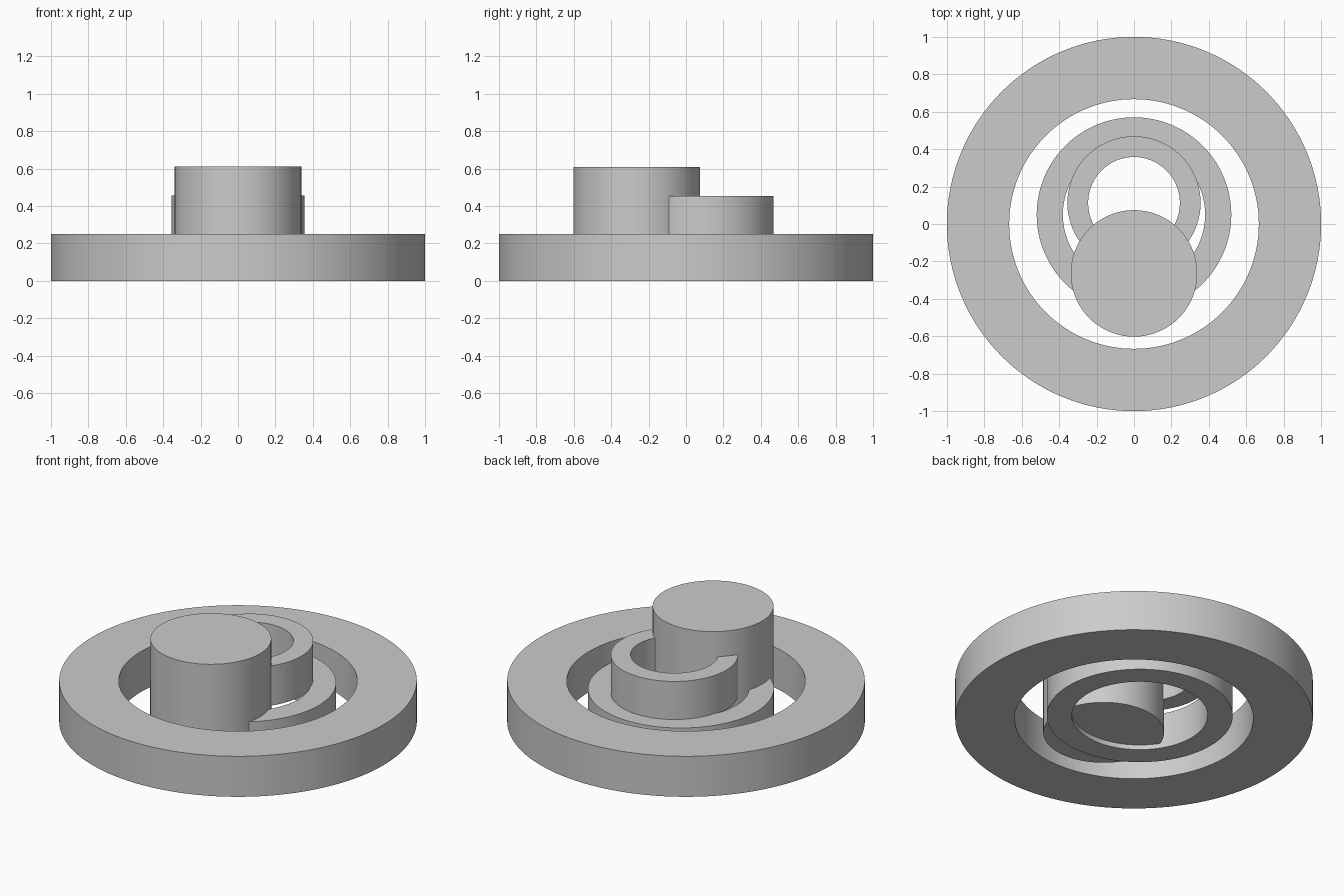
import bpy, bmesh, math

if "Cube" in bpy.data.objects:
    bpy.data.objects.remove(bpy.data.objects["Cube"])

SIDES = 128


def finish(name, bm):
    bmesh.ops.recalc_face_normals(bm, faces=bm.faces)
    mesh = bpy.data.meshes.new(name)
    bm.to_mesh(mesh)
    bm.free()
    obj = bpy.data.objects.new(name, mesh)
    bpy.context.collection.objects.link(obj)
    bpy.ops.object.select_all(action='DESELECT')
    obj.select_set(True)
    bpy.context.view_layer.objects.active = obj
    bpy.ops.object.shade_smooth_by_angle(angle=math.radians(30))
    return obj


def circle(bm, r, y, z):
    return [bm.verts.new((r * math.cos(2 * math.pi * i / SIDES),
                          y + r * math.sin(2 * math.pi * i / SIDES), z))
            for i in range(SIDES)]


def ring(name, y, outer, inner, z0, z1):
    """Flat-topped ring: a rectangular section swept around its centre."""
    bm = bmesh.new()
    loops = [circle(bm, r, y, z) for r, z in
             ((outer, z0), (outer, z1), (inner, z1), (inner, z0))]
    for k in range(4):
        a, b = loops[k], loops[(k + 1) % 4]
        for i in range(SIDES):
            j = (i + 1) % SIDES
            bm.faces.new((a[i], a[j], b[j], b[i]))
    return finish(name, bm)


def drum(name, y, radius, z0, z1):
    """Solid cylinder."""
    bm = bmesh.new()
    a, b = circle(bm, radius, y, z0), circle(bm, radius, y, z1)
    bm.faces.new(a)
    bm.faces.new(b)
    for i in range(SIDES):
        j = (i + 1) % SIDES
        bm.faces.new((a[i], a[j], b[j], b[i]))
    return finish(name, bm)


# Three offset rings, from the widest to the raised small one
ring("outer_ring", 0.0, 1.0, 0.667, 0.0, 0.25)
ring("middle_ring", 0.05, 0.52, 0.38, 0.0, 0.22)
ring("raised_ring", 0.113, 0.356, 0.245, 0.21, 0.455)

# Solid drum at the front
drum("front_drum", -0.264, 0.338, 0.03, 0.61)
